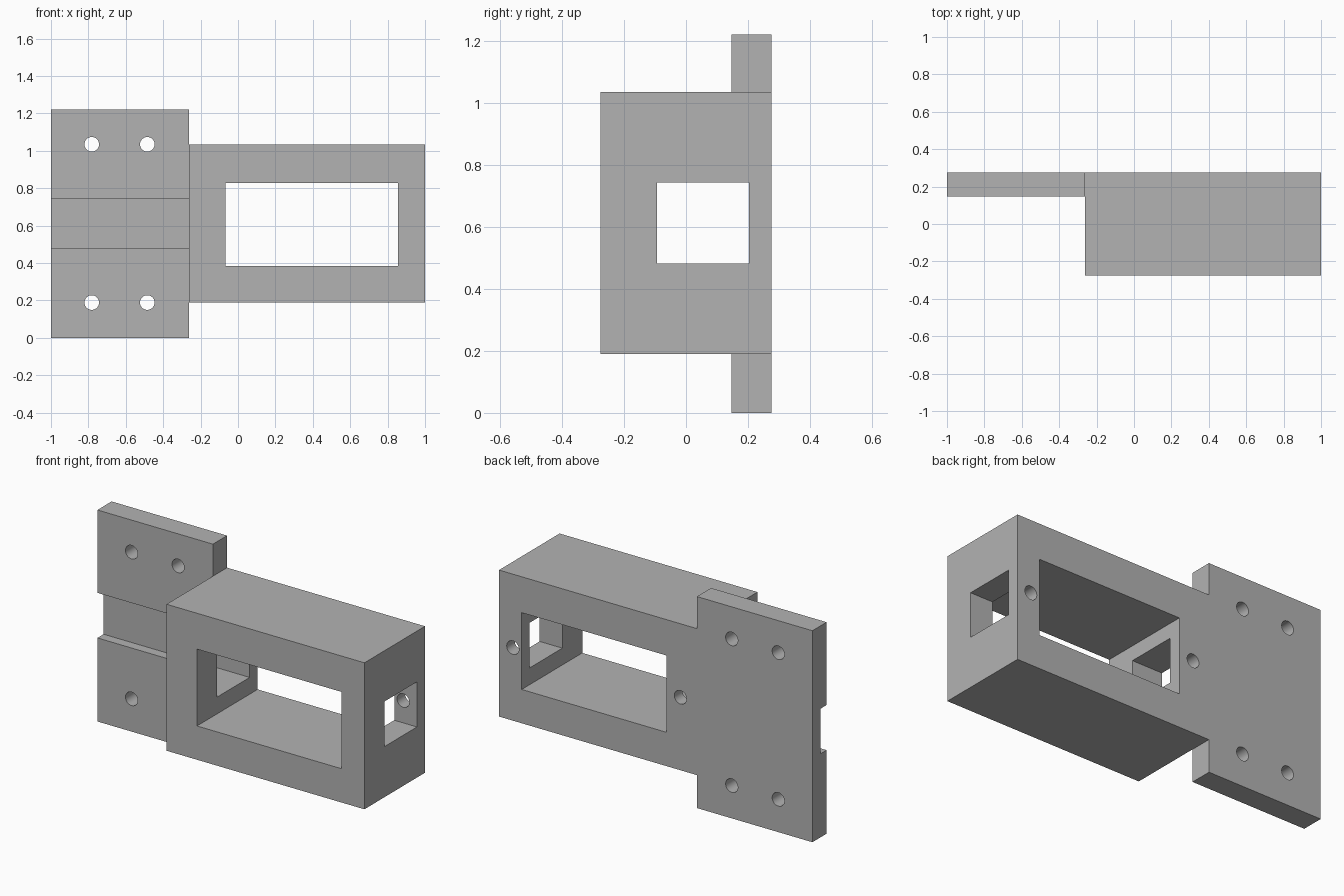
import bpy
import math

default = bpy.data.objects.get("Cube")
if default:
    bpy.data.objects.remove(default, do_unlink=True)

# Single flat grey
grey = bpy.data.materials.new("plain grey")
grey.use_nodes = True
colour = (0.45, 0.45, 0.45, 1)
grey.diffuse_color = colour
grey.node_tree.nodes["Principled BSDF"].inputs["Base Color"].default_value = colour

# Shared dimensions
JOINT = -0.263
BACK = 0.276
PLATE_FRONT = 0.147
TUNNEL_BACK = 0.203
MID_Z = 0.611
HOLE_R = 0.039


def box(name, x, y, z):
    """Axis-aligned block from (min, max) ranges."""
    bpy.ops.mesh.primitive_cube_add(size=1)
    ob = bpy.context.object
    ob.name = name
    ob.location = [(a + b) / 2 for a, b in (x, y, z)]
    ob.scale = [b - a for a, b in (x, y, z)]
    bpy.ops.object.transform_apply(location=True, rotation=True, scale=True)
    ob.data.materials.append(grey)
    return ob


def hole(name, x, z, y):
    """Round cutter running front to back over the y range."""
    bpy.ops.mesh.primitive_cylinder_add(
        vertices=48, radius=HOLE_R, depth=y[1] - y[0],
        location=(x, sum(y) / 2, z), rotation=(math.pi / 2, 0, 0))
    ob = bpy.context.object
    ob.name = name
    bpy.ops.object.transform_apply(location=True, rotation=True, scale=True)
    ob.data.materials.append(grey)
    return ob


def combine(target, other, operation):
    mod = target.modifiers.new(operation.title(), "BOOLEAN")
    mod.operation = operation
    mod.solver = "EXACT"
    mod.object = other
    other.hide_render = True
    bpy.context.view_layer.objects.active = target
    bpy.ops.object.modifier_apply(modifier=mod.name)
    bpy.data.objects.remove(other, do_unlink=True)


# Housing block with the mounting plate joined flush at the back
bracket = box("servo_bracket", (JOINT, 1), (-BACK, BACK), (0.19, 1.035))
plate = box("mounting_plate", (-1, JOINT), (PLATE_FRONT, BACK), (0, 1.22))
combine(bracket, plate, "UNION")

# Large window front to back, and cable tunnel that also grooves the plate
cutters = [
    box("window_cutter", (-0.068, 0.855), (-0.5, 0.5), (0.385, 0.828)),
    box("tunnel_cutter", (-1.2, 1.2), (-0.094, TUNNEL_BACK), (0.482, 0.742)),
]

# Four plate holes
for x in (-0.782, -0.485):
    for z in (0.189, 1.035):
        cutters.append(hole("plate_hole_cutter", x, z, (0, 0.5)))

# Screw holes from the back into the tunnel, either side of the window
for x in (-0.158, 0.912):
    cutters.append(hole("screw_hole_cutter", x, MID_Z, (0.1, 0.5)))

for cutter in cutters:
    combine(bracket, cutter, "DIFFERENCE")

# Smooth hole walls, sharp block edges
bpy.ops.object.select_all(action="DESELECT")
bracket.select_set(True)
bpy.context.view_layer.objects.active = bracket
bpy.ops.object.shade_smooth_by_angle(angle=math.radians(30))
